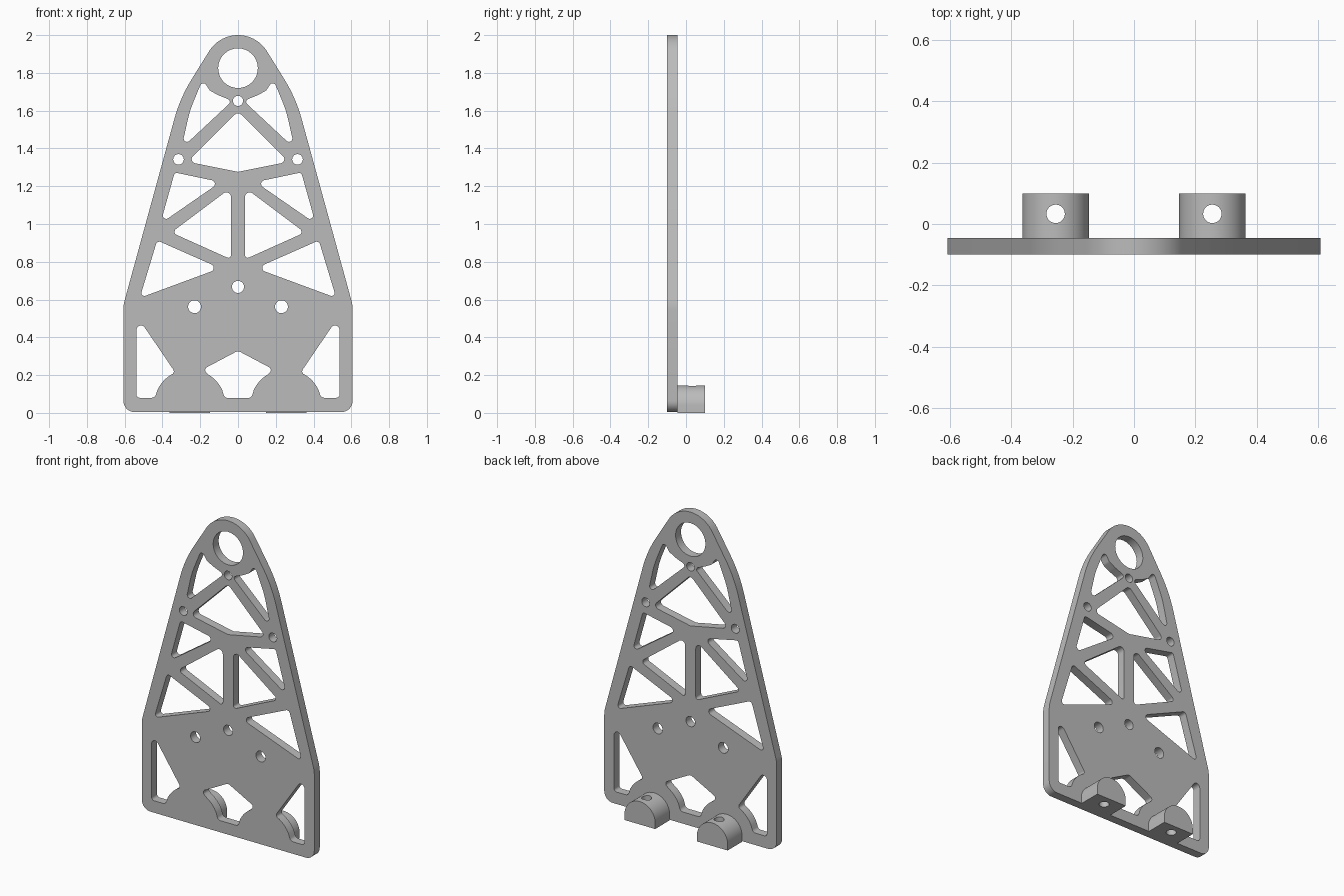
import bpy
import bmesh
from math import sin, cos, tan, radians, pi
from mathutils import Vector, Matrix

cube = bpy.data.objects.get("Cube")
if cube:
    bpy.data.objects.remove(cube, do_unlink=True)

grey = bpy.data.materials.new("plain grey metal")
grey.use_nodes = True
GREY = (0.5, 0.5, 0.5, 1)
grey.diffuse_color = GREY
grey.node_tree.nodes["Principled BSDF"].inputs["Base Color"].default_value = GREY


def arc(cx, cz, r, start, end, n):
    """Points (x, z, corner radius) along an arc, angles in degrees."""
    angles = [radians(start + (end - start) * i / n) for i in range(n + 1)]
    return [(cx + r * cos(a), cz + r * sin(a), 0) for a in angles]


def mirrored(points):
    return [(-x, z, r) for x, z, r in reversed(points)]


def symmetric(half):
    """Close a right-hand half profile about the centre line."""
    return half + mirrored([p for p in half if abs(p[0]) > 1e-4])


def rounded(points, steps=8):
    """Round each corner of a closed profile by its own radius."""
    out = []
    count = len(points)
    for i, (x, z, r) in enumerate(points):
        p = Vector((x, z))
        if r == 0:
            out.append(p)
            continue
        before, after = points[i - 1], points[(i + 1) % count]
        a, b = Vector(before[:2]) - p, Vector(after[:2]) - p
        half = a.angle(b) / 2
        limit = min(a.length * (0.49 if before[2] else 0.95),
                    b.length * (0.49 if after[2] else 0.95))
        d = min(r / tan(half), limit)
        r = d * tan(half)
        a.normalize()
        b.normalize()
        centre = p + (a + b).normalized() * (d / cos(half))
        start, end = p + a * d - centre, p + b * d - centre
        sweep = pi - 2 * half
        for k in range(steps + 1):
            t = k / steps
            v = (start * sin((1 - t) * sweep) + end * sin(t * sweep)) / sin(sweep)
            out.append(centre + v)
    return out


def extruded(name, profiles, y0, y1):
    """Fill x-z profiles (later ones are openings) and extrude along y."""
    curve = bpy.data.curves.new(name, 'CURVE')
    curve.dimensions = '2D'
    curve.fill_mode = 'BOTH'
    curve.extrude = (y1 - y0) / 2
    for profile in profiles:
        pts = rounded(profile)
        spline = curve.splines.new('POLY')
        spline.points.add(len(pts) - 1)
        for sp, p in zip(spline.points, pts):
            sp.co = (p.x, p.y, 0, 1)
        spline.use_cyclic_u = True
    temp = bpy.data.objects.new(name + " profile", curve)
    bpy.context.collection.objects.link(temp)
    mesh = bpy.data.meshes.new_from_object(
        temp.evaluated_get(bpy.context.evaluated_depsgraph_get()))
    bpy.data.objects.remove(temp, do_unlink=True)
    bm = bmesh.new()
    bm.from_mesh(mesh)
    bmesh.ops.remove_doubles(bm, verts=bm.verts, dist=1e-5)
    bm.transform(Matrix.Translation((0, (y0 + y1) / 2, 0))
                 @ Matrix.Rotation(pi / 2, 4, 'X'))
    bmesh.ops.recalc_face_normals(bm, faces=bm.faces)
    bm.to_mesh(mesh)
    bm.free()
    mesh.materials.clear()
    mesh.materials.append(grey)
    obj = bpy.data.objects.new(name, mesh)
    bpy.context.collection.objects.link(obj)
    return obj


def smooth(obj):
    bpy.ops.object.select_all(action='DESELECT')
    obj.select_set(True)
    bpy.context.view_layer.objects.active = obj
    bpy.ops.object.shade_smooth_by_angle(angle=radians(30))


def hole(x, z, r):
    return arc(x, z, r, 0, 350, 35)


BOSS_X, BOSS_Z, PAD_R = 0.255, 0.04, 0.19
BACK, PLATE_BACK, FRONT = 0.1, -0.045, -0.1

# Plate outline: round head, tapered sides, straight foot
outline = symmetric(arc(0, 1.82, 0.18, 90, 31, 16) + [
    (0.306, 1.669, 0.8), (0.607, 0.571, 0.2), (0.607, 0.004, 0.06)])

# Openings on the centre line
top_window = symmetric([(0, 1.596, 0.025), (0.268, 1.33, 0.022), (0, 1.276, 0)])
foot_window = symmetric(
    [(0, 0.329, 0.03), (0.187, 0.23, 0.018)]
    + arc(BOSS_X, BOSS_Z, PAD_R, 122, 154, 8)
    + [(0.071, 0.078, 0.025)])

# Openings repeated on both sides
side_windows = [
    # beside the head
    [(0.30, 1.40, 0.018), (0.255, 1.6, 0.6), (0.187, 1.765, 0.018),
     (0.15, 1.707, 0.03), (0.105, 1.682, 0.1), (0.03, 1.652, 0.016)],
    # truss triangles, top to bottom
    [(0.335, 1.273, 0.015), (0.093, 1.222, 0.02), (0.411, 1.002, 0.018)],
    [(0.037, 1.192, 0.025), (0.353, 0.955, 0.018), (0.037, 0.813, 0.015)],
    [(0.428, 0.913, 0.018), (0.095, 0.766, 0.02), (0.52, 0.609, 0.016)],
    # beside the foot pads
    [(0.538, 0.517, 0.024), (0.332, 0.214, 0.018)]
    + arc(BOSS_X, BOSS_Z, PAD_R, 56, 26, 8)
    + [(0.44, 0.08, 0.025), (0.538, 0.08, 0.018)],
]

# Round holes
holes = [hole(0, 1.825, 0.105), hole(0, 1.652, 0.027), hole(0, 0.667, 0.032)]
side_windows += [hole(0.315, 1.342, 0.028), hole(0.23, 0.562, 0.034)]

openings = [top_window, foot_window] + holes
for window in side_windows:
    openings += [window, mirrored(window)]
plate = extruded("truss_plate", [outline] + openings, FRONT, PLATE_BACK)
smooth(plate)

# Round-topped mounting bosses with a vertical bolt hole
for side, x in (("left", BOSS_X), ("right", -BOSS_X)):
    profile = [(x - 0.108, 0, 0), (x + 0.108, 0, 0)] + arc(x, 0.038, 0.108, 0, 180, 32)
    boss = extruded(side + "_mounting_boss", [profile], PLATE_BACK, BACK)
    bpy.ops.mesh.primitive_cylinder_add(vertices=36, radius=0.03, depth=0.5,
                                        location=(x, 0.033, 0.07))
    cutter = bpy.context.object
    cutter.name = side + "_bolt_hole_cutter"
    cutter.data.materials.append(grey)
    cutter.hide_render = True
    cut = boss.modifiers.new("bolt hole", 'BOOLEAN')
    cut.operation = 'DIFFERENCE'
    cut.object = cutter
    cut.solver = 'EXACT'
    bpy.context.view_layer.objects.active = boss
    bpy.ops.object.modifier_apply(modifier=cut.name)
    bpy.data.objects.remove(cutter, do_unlink=True)
    smooth(boss)
